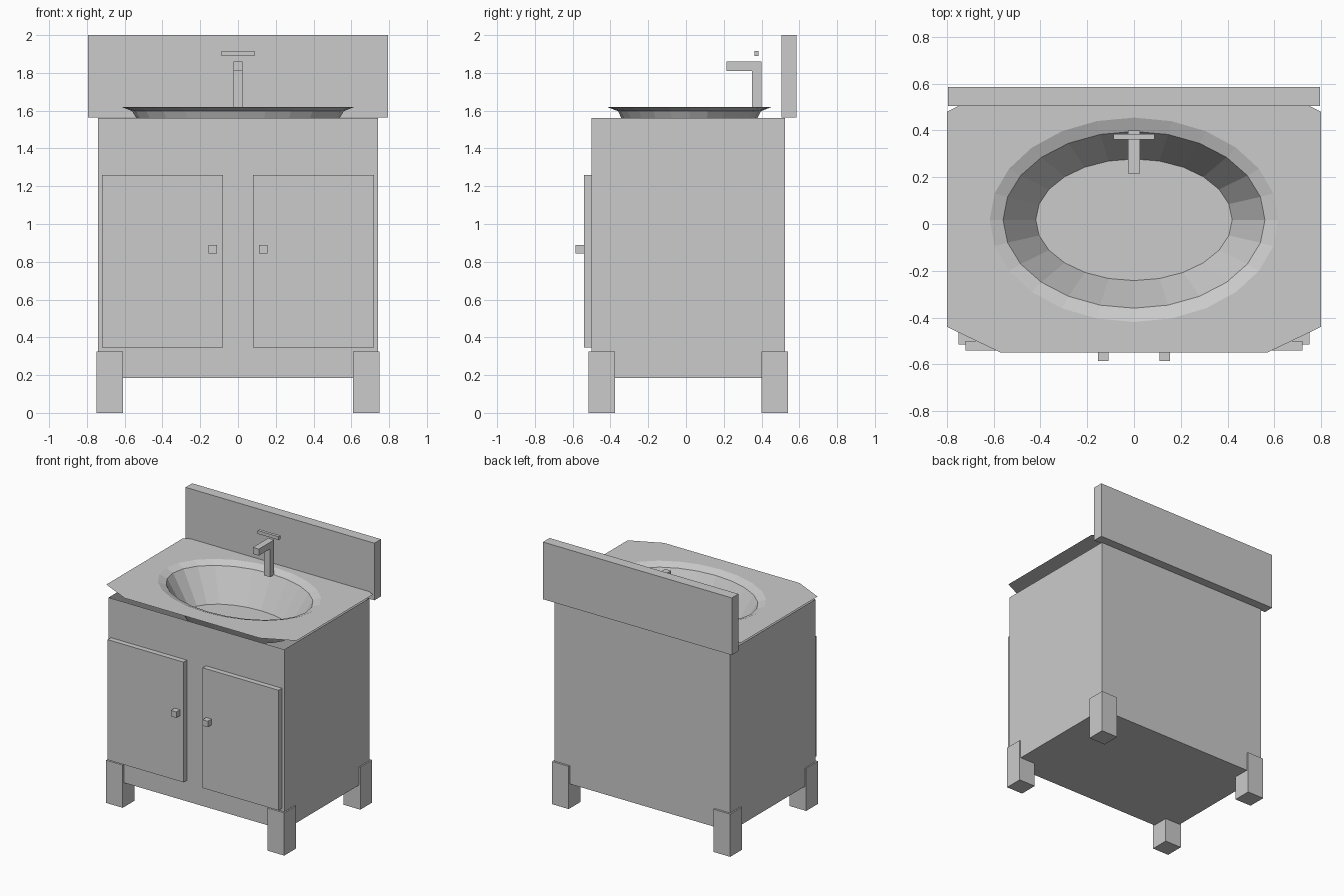
import bpy, bmesh, math

cube = bpy.data.objects.get("Cube")
if cube:
    bpy.data.objects.remove(cube, do_unlink=True)

GREY = (0.6, 0.6, 0.6, 1)
mat = bpy.data.materials.new("plain grey")
mat.use_nodes = True
mat.diffuse_color = GREY
mat.node_tree.nodes["Principled BSDF"].inputs["Base Color"].default_value = GREY


def finish(name, bm):
    mesh = bpy.data.meshes.new(name)
    bm.to_mesh(mesh)
    bm.free()
    mesh.materials.append(mat)
    obj = bpy.data.objects.new(name, mesh)
    bpy.context.collection.objects.link(obj)
    return obj


def box(name, x, y, z, open_top=False):
    """Box from (min, max) ranges on each axis."""
    bm = bmesh.new()
    bmesh.ops.create_cube(bm, size=1)
    for v in bm.verts:
        v.co = [r[0] if c < 0 else r[1] for c, r in zip(v.co, (x, y, z))]
    if open_top:
        top = [f for f in bm.faces if f.normal.z > 0.9]
        bmesh.ops.delete(bm, geom=top, context='FACES_ONLY')
    return finish(name, bm)


# Cabinet, open under the counter
box("cabinet", (-0.74, 0.74), (-0.50, 0.525), (0.185, 1.56), open_top=True)
box("backsplash", (-0.795, 0.795), (0.505, 0.585), (1.565, 2.0))

# Mirrored doors, knobs and legs
for side, s in (("left", 1), ("right", -1)):
    def span(a, b):
        return tuple(sorted((s * a, s * b)))
    box(side + "_door", span(0.08, 0.72), (-0.54, -0.50), (0.345, 1.26))
    box(side + "_knob", span(0.11, 0.155), (-0.585, -0.54), (0.845, 0.89))
    box(side + "_front_leg", span(0.61, 0.75), (-0.515, -0.375), (0, 0.325))
    box(side + "_back_leg", span(0.61, 0.75), (0.40, 0.54), (0, 0.325))

# Thin counter sheet with clipped corners, sinking into a faceted oval basin
bm = bmesh.new()
half = [(0.57, -0.55), (0.8, -0.44), (0.8, 0.48), (0.74, 0.51)]
outline = half + [(-x, y) for x, y in reversed(half)]
verts = [bm.verts.new((x, y, 1.62)) for x, y in outline]
edges = [bm.edges.new((verts[i - 1], verts[i])) for i in range(len(verts))]

SIDES = 24
rings = []
for rx, ry, z in ((0.617, 0.437, 1.62), (0.56, 0.378, 1.597), (0.42, 0.26, 1.36)):
    angles = [2 * math.pi * i / SIDES for i in range(SIDES)]
    rings.append([bm.verts.new((rx * math.cos(a), 0.018 + ry * math.sin(a), z))
                  for a in angles])
edges += [bm.edges.new((rings[0][i - 1], rings[0][i])) for i in range(SIDES)]
bmesh.ops.triangle_fill(bm, use_beauty=True, use_dissolve=False, edges=edges)
for upper, lower in zip(rings, rings[1:]):
    for i in range(SIDES):
        bm.faces.new((upper[i - 1], upper[i], lower[i], lower[i - 1]))
bm.faces.new(rings[-1])
bm.normal_update()
for f in bm.faces:
    if f.normal.z < 0:
        f.normal_flip()
finish("counter_and_basin", bm)

# Tap: L-shaped profile extruded sideways, with a bar handle above
bm = bmesh.new()
profile = [(0.40, 1.595), (0.40, 1.86), (0.215, 1.86),
           (0.215, 1.81), (0.35, 1.81), (0.35, 1.595)]
face = bm.faces.new([bm.verts.new((-0.025, y, z)) for y, z in profile])
new = bmesh.ops.extrude_face_region(bm, geom=[face])["geom"]
bmesh.ops.translate(bm, vec=(0.05, 0, 0),
                    verts=[g for g in new if isinstance(g, bmesh.types.BMVert)])
bmesh.ops.recalc_face_normals(bm, faces=bm.faces)
finish("tap", bm)
box("tap_handle", (-0.088, 0.088), (0.362, 0.385), (1.89, 1.915))
